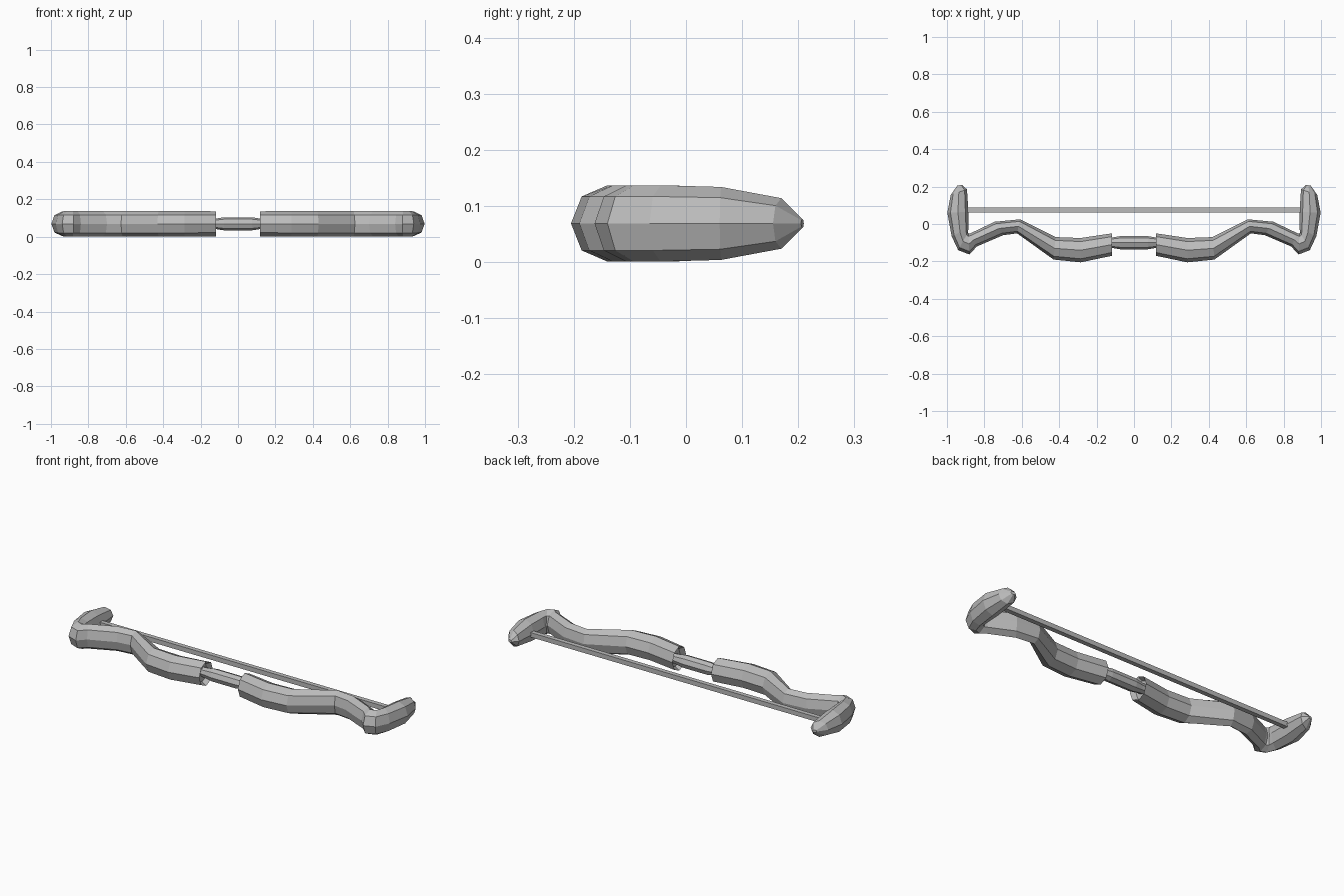
import bpy, bmesh, math
from mathutils import Vector

cube = bpy.data.objects.get("Cube")
if cube:
    bpy.data.objects.remove(cube)

grey = bpy.data.materials.new("plain_grey")
grey.use_nodes = True
colour = (0.5, 0.5, 0.5, 1)
grey.diffuse_color = colour
grey.node_tree.nodes["Principled BSDF"].inputs["Base Color"].default_value = colour
MID = 0.069


def loft(name, stations, sides=8, socket=False, phase=0.0):
    """Skin elliptical rings; each station is (inner xy, outer xy, half height)."""
    bm = bmesh.new()
    rings = []
    for inner, outer, h in stations:
        a, b = Vector(inner), Vector(outer)
        c, r = (a + b) / 2, (b - a) / 2
        ring = []
        for i in range(sides):
            t = math.tau * i / sides + phase
            p = c + r * math.cos(t)
            ring.append(bm.verts.new((p.x, p.y, MID + h * math.sin(t))))
        rings.append(ring)
    for p, q in zip(rings, rings[1:]):
        for i in range(sides):
            j = (i + 1) % sides
            bm.faces.new((p[i], p[j], q[j], q[i]))
    start = bm.faces.new(rings[0])
    bm.faces.new(rings[-1])
    bmesh.ops.recalc_face_normals(bm, faces=bm.faces)
    if socket:
        # Recess the end that receives the grip
        bmesh.ops.inset_region(bm, faces=[start], thickness=0.016)
        bmesh.ops.translate(bm, verts=start.verts, vec=(0.025, 0, 0))
    mesh = bpy.data.meshes.new(name)
    bm.to_mesh(mesh)
    bm.free()
    mesh.materials.append(grey)
    obj = bpy.data.objects.new(name, mesh)
    bpy.context.collection.objects.link(obj)
    return obj


# Recurved limbs, mirrored across the grip
limbs = loft("curved_limbs", [
    ((0.118, -0.05), (0.118, -0.17), 0.067),
    ((0.285, -0.075), (0.285, -0.205), 0.068),
    ((0.42, -0.07), (0.43, -0.19), 0.068),
    ((0.61, 0.025), (0.625, -0.05), 0.068),
    ((0.745, 0.012), (0.70, -0.06), 0.068),
    ((0.875, -0.05), (0.84, -0.12), 0.068),
    ((0.885, -0.05), (0.88, -0.163), 0.068),
    ((0.888, -0.045), (0.94, -0.14), 0.068),
    ((0.885, -0.025), (0.975, -0.065), 0.068),
    ((0.885, 0.065), (0.998, 0.06), 0.065),
    ((0.893, 0.185), (0.98, 0.155), 0.045),
    ((0.92, 0.21), (0.945, 0.205), 0.008),
], socket=True)
mirror = limbs.modifiers.new("mirror", 'MIRROR')
mirror.use_mirror_merge = False

# Slim grip, tapering into the limb sockets
loft("grip", [((x, -0.10 + r), (x, -0.10 - r), r)
              for x, r in ((-0.145, 0.026), (-0.118, 0.028), (-0.075, 0.035),
                           (0.075, 0.035), (0.118, 0.028), (0.145, 0.026))])

# Taut square bowstring
loft("bowstring", [((x, 0.093), (x, 0.057), 0.018) for x in (-0.9, 0.9)],
     sides=4, phase=math.pi / 4)
